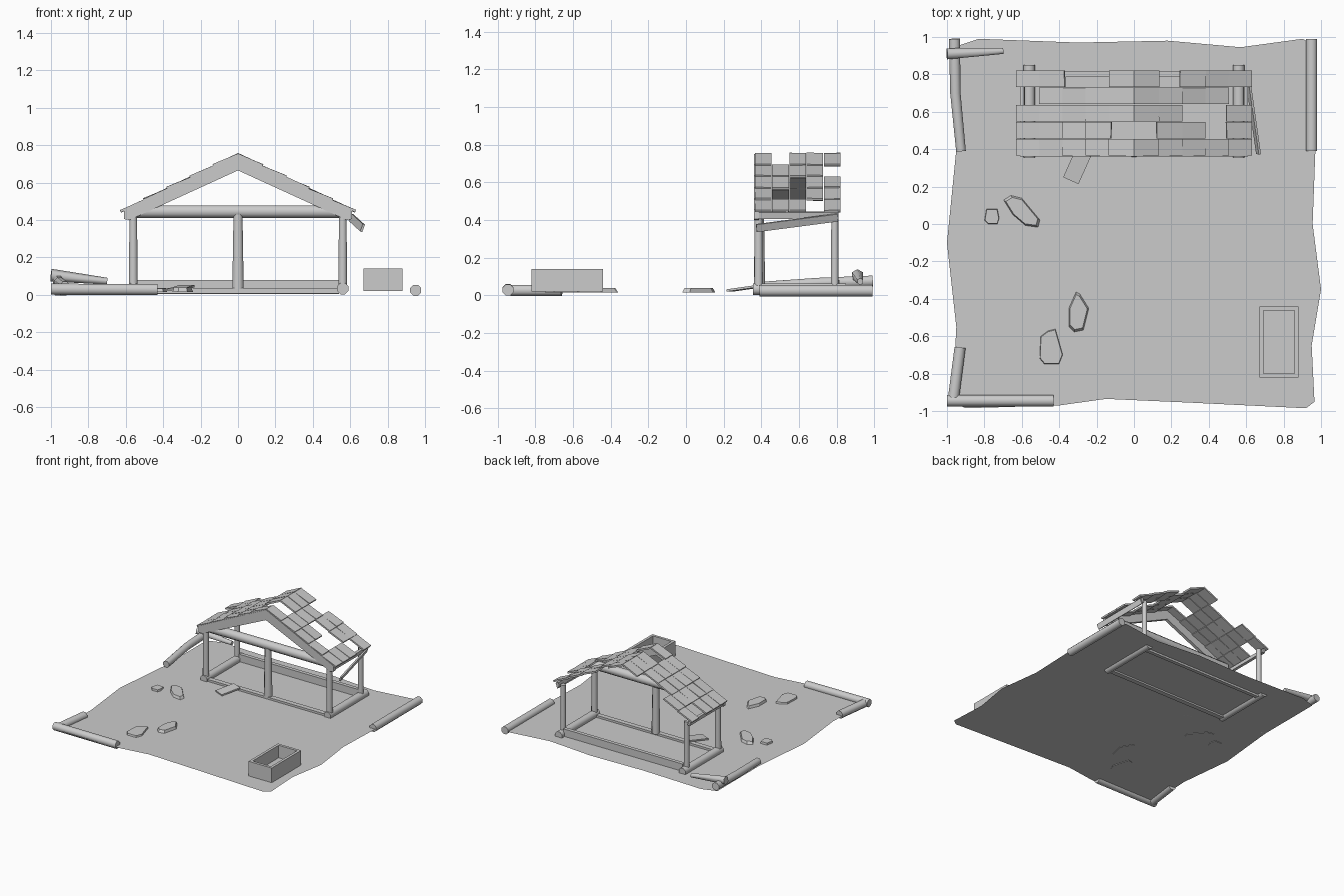
import bpy, bmesh, math, random
from mathutils import Vector, Matrix

if "Cube" in bpy.data.objects:
    bpy.data.objects.remove(bpy.data.objects["Cube"])
random.seed(4)


def make(name, bm):
    bmesh.ops.recalc_face_normals(bm, faces=bm.faces)
    me = bpy.data.meshes.new(name)
    bm.to_mesh(me)
    bm.free()
    ob = bpy.data.objects.new(name, me)
    bpy.context.collection.objects.link(ob)
    return ob


def box(name, c, s, rot=None):
    bm = bmesh.new()
    bmesh.ops.create_cube(bm, size=1)
    m = Matrix.Translation(c) @ (rot or Matrix()) @ Matrix.Diagonal((*s, 1))
    bm.transform(m)
    return make(name, bm)


def log(name, pts, r, sides=8, r2=None):
    """Round timber swept through the points."""
    bm = bmesh.new()
    pts = [Vector(p) for p in pts]
    d = (pts[-1] - pts[0]).normalized()
    ref = Vector((0, 1, 0)) if abs(d.z) > 0.9 else Vector((0, 0, 1))
    u = d.cross(ref).normalized()
    v = u.cross(d)
    rings = []
    for k, p in enumerate(pts):
        rr = r + ((r2 or r) - r) * k / (len(pts) - 1)
        rings.append([bm.verts.new(p + rr * (u * math.cos(a) + v * math.sin(a)))
                      for a in [(i + .5) * math.tau / sides for i in range(sides)]])
    for a, b in zip(rings, rings[1:]):
        for i in range(sides):
            j = (i + 1) % sides
            bm.faces.new((a[i], a[j], b[j], b[i]))
    bm.faces.new(rings[0])
    bm.faces.new(rings[-1])
    ob = make(name, bm)
    for f in ob.data.polygons:
        f.use_smooth = len(f.vertices) == 4
    return ob


def prism(name, outline, z0, z1, inset=1.0):
    """Upright prism whose top outline can shrink toward its centre."""
    bm = bmesh.new()
    c = sum((Vector(p) for p in outline), Vector((0, 0))) / len(outline)
    lo = [bm.verts.new((*p, z0)) for p in outline]
    hi = [bm.verts.new((*(c + (Vector(p) - c) * inset), z1)) for p in outline]
    n = len(lo)
    for i in range(n):
        bm.faces.new((lo[i], lo[(i + 1) % n], hi[(i + 1) % n], hi[i]))
    bm.faces.new(hi)
    bm.faces.new(lo)
    return make(name, bm)


# Ground sheet with a ragged edge
edge = [(-.95, .95), (-.83, .99), (-.3, .97), (.18, .98), (.57, .945), (.9, .99), (.97, .96),
        (.97, .4), (.955, 0), (1, -.35), (.95, -.65), (.965, -.95), (.92, -.985), (.3, -.955),
        (-.15, -.935), (-.4, -.97), (-.9, -.985), (-.97, -.95), (-.95, -.55), (-1, -.1), (-.95, .4)]
bm = bmesh.new()
bm.faces.new([bm.verts.new((x, y, .02)) for x, y in reversed(edge)])
make("ground", bm)

# Sills and posts of the shelter
for s, side in ((-1, "left"), (1, "right")):
    x = .56 * s
    log(side + "_sill", [(x, .355, .033), (x, .85, .033)], .033)
    log(side + "_front_post", [(x, .385, .03), (x, .385, .45)], .025, r2=.022)
    log(side + "_back_post", [(x, .79, .03), (x, .79, .43)], .022, r2=.02)
    box(side + "_eave_plank", (.595 * s, .59, .425), (.02, .44, .035), Matrix.Rotation(.2 * s, 4, 'Y'))
box("front_sill", (0, .385, .022), (1.08, .04, .03))
box("back_sill", (0, .8, .042), (1.08, .03, .076))
log("middle_post", [(0, .39, .03), (0, .39, .43)], .033, r2=.026)
log("tie_beam", [(-.565, .4, .445), (0, .4, .445), (.565, .4, .445)], .036)

# Gable rafters as one chevron board
bm = bmesh.new()
prof = [(0, .75), (.61, .455), (.61, .405), (.58, .4), (0, .665), (-.58, .4), (-.61, .405), (-.61, .455)]
fr = [bm.verts.new((x, .362, z)) for x, z in prof]
bk = [bm.verts.new((x, .388, z)) for x, z in prof]
n = len(prof)
for i in range(n):
    bm.faces.new((fr[i], fr[(i + 1) % n], bk[(i + 1) % n], bk[i]))
for q in ((0, 1, 2, 3, 4), (0, 4, 5, 6, 7)):
    bm.faces.new([fr[i] for i in q])
    bm.faces.new([bk[i] for i in q])
make("gable_rafters", bm)

# Roof tiles, with some missing (side, column from the front, row from the ridge)
missing = {(1, 1, 0), (-1, 1, 0), (1, 1, 3), (1, 2, 2), (1, 2, 3), (1, 3, 4), (-1, 3, 4),
           (-1, 4, 1), (-1, 4, 2), (1, 4, 1)}
slope = math.atan2(.30, .61)
for s in (-1, 1):
    for col in range(5):
        for row in range(5):
            if (s, col, row) in missing:
                continue
            d = .065 + row * .124
            x = d * s
            z = .75 - d * math.tan(slope) + .002
            rot = (Matrix.Rotation(s * (slope - .05 + random.uniform(-.03, .03)), 4, 'Y')
                   @ Matrix.Rotation(random.uniform(-.03, .03), 4, 'X'))
            box("roof_tile", (x, .41 + col * .0915, z), (.147, .088, .013), rot)

# Slipped eave plank and fallen tile
d = Vector((.06, -.42, -.055)).normalized()
q = d.to_track_quat('Y', 'Z').to_matrix().to_4x4()
box("slipped_plank", (.635, .59, .385), (.012, .44, .042), q @ Matrix.Rotation(-.35, 4, 'Y'))
box("fallen_tile", (-.305, .305, .036), (.09, .16, .012),
    Matrix.Rotation(-.42, 4, 'Z') @ Matrix.Rotation(.13, 4, 'X'))

# Boundary logs
log("right_border_log", [(.95, .39, .024), (.95, .99, .024)], .032)
log("left_border_log", [(-.96, .99, .075), (-.955, .7, .065), (-.925, .39, .045)], .032, r2=.028)
log("broken_log", [(-1, .91, .105), (-.7, .925, .073)], .034, 6, r2=.018)
log("front_border_log", [(-1, -.945, .03), (-.43, -.945, .028)], .032)
log("left_front_log", [(-.93, -.66, .026), (-.965, -.93, .026)], .032)

# Trough
x0, x1, y0, y1, w = .67, .88, -.82, -.44, .022
for nm, c, sz in (("left", (x0 + w / 2, -.63), (w, .38)), ("right", (x1 - w / 2, -.63), (w, .38)),
                  ("front", (.775, y0 + w / 2), (.21 - 2 * w, w)), ("back", (.775, y1 - w / 2), (.21 - 2 * w, w))):
    box("trough_" + nm, (*c, .08), (*sz, .12))
box("trough_floor", (.775, -.63, .03), (.17, .34, .016))

# Flat stepping stones
prism("small_stone", [(-.8, .02), (-.78, 0), (-.73, 0), (-.72, .03), (-.73, .08), (-.79, .08)], .015, .035, .92)
prism("curved_stone_a", [(-.7, .13), (-.66, .155), (-.6, .14), (-.5, .02), (-.51, -.02), (-.58, -.01), (-.65, .05)],
      .015, .04, .85)
prism("curved_stone_b", [(-.31, -.36), (-.29, -.37), (-.24, -.45), (-.27, -.57), (-.32, -.58), (-.35, -.55), (-.35, -.45)],
      .015, .04, .85)
prism("long_stone", [(-.5, -.6), (-.46, -.57), (-.42, -.56), (-.38, -.7), (-.4, -.75), (-.48, -.75), (-.505, -.72)],
      .015, .033, .94)
